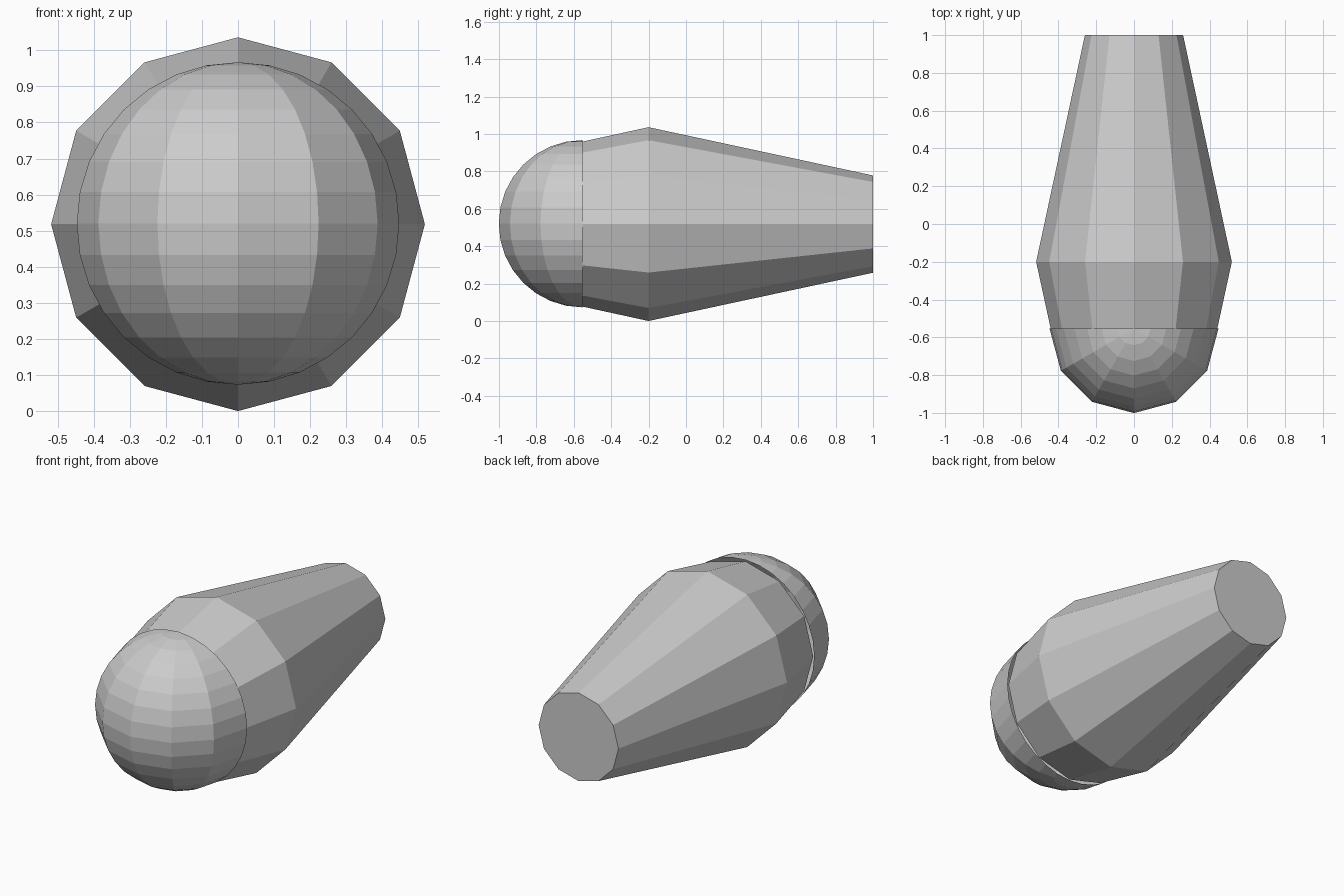
import bpy, bmesh, math

if "Cube" in bpy.data.objects:
    bpy.data.objects.remove(bpy.data.objects["Cube"])

AXIS_Z = 0.518


def finish(bm, name):
    bmesh.ops.recalc_face_normals(bm, faces=bm.faces)
    mesh = bpy.data.meshes.new(name)
    bm.to_mesh(mesh)
    bm.free()
    obj = bpy.data.objects.new(name, mesh)
    bpy.context.collection.objects.link(obj)
    return obj


# Tapered twelve-sided body: (y, radius) profile from front to tail
bm = bmesh.new()
SIDES = 12
rings = []
for y, r in [(-0.554, 0.441), (-0.2, 0.518), (1.0, 0.26)]:
    rings.append([bm.verts.new((r * math.cos(2 * math.pi * i / SIDES), y,
                                AXIS_Z + r * math.sin(2 * math.pi * i / SIDES)))
                  for i in range(SIDES)])
for a, b in zip(rings, rings[1:]):
    for i in range(SIDES):
        j = (i + 1) % SIDES
        bm.faces.new((a[i], a[j], b[j], b[i]))
bm.faces.new(rings[0])
bm.faces.new(rings[-1])
finish(bm, "body")

# Front dome: open half of a faceted sphere with vertical poles
bm = bmesh.new()
bmesh.ops.create_uvsphere(bm, u_segments=12, v_segments=16, radius=0.447)
bmesh.ops.delete(bm, geom=[v for v in bm.verts if v.co.y > 0.001], context='VERTS')
for f in bm.faces:
    if f.normal.dot(f.calc_center_median()) < 0:
        f.normal_flip()
dome_mesh = bpy.data.meshes.new("front_dome")
bm.to_mesh(dome_mesh)
bm.free()
dome = bpy.data.objects.new("front_dome", dome_mesh)
dome.location = (0, -0.554, AXIS_Z + 0.002)
bpy.context.collection.objects.link(dome)
